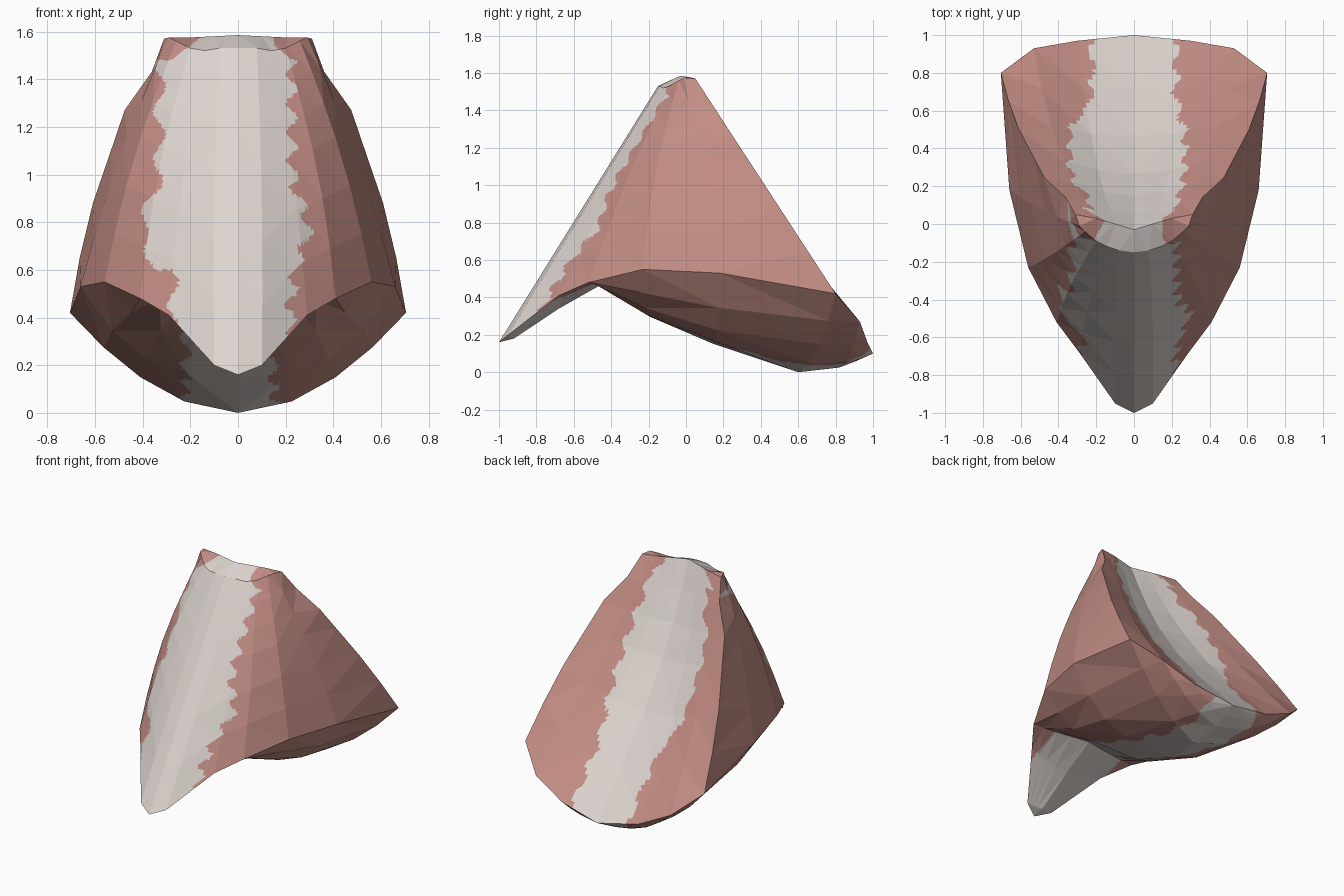
import bpy, bmesh, math
from mathutils import Vector as V

if "Cube" in bpy.data.objects:
    bpy.data.objects.remove(bpy.data.objects["Cube"])

# half outlines (x >= 0), running from front centre round the side to back centre
RIM = [(0, -1, .16), (.1, -.95, .2), (.29, -.68, .41), (.41, -.52, .48), (.56, -.23, .55),
       (.66, .18, .53), (.705, .8, .42), (.53, .93, .27), (.3, .97, .16), (0, 1, .1)]
CROWN = [(0, -.15, 1.53), (.08, -.14, 1.53), (.14, -.12, 1.52), (.2, -.09, 1.53), (.26, -.04, 1.56),
         (.29, -.01, 1.575), (.31, .05, 1.57), (.2, .03, 1.575), (.1, .0, 1.58), (0, -.03, 1.585)]
# keel line under the body, one point per rim point: (y, z)
KEEL = [(-1, .16), (-.92, .18), (-.68, .34), (-.45, .47), (-.2, .3), (.15, .15),
        (.6, 0), (.82, .025), (.91, .06), (1, .1)]
# roundness of the underside at each rim point
ROUND = [1, 1.2, 1.4, 2, 3.2, 3, 1.9, 2, 2, 1]
# outward bulge (x, y) of the wall at mid height
BULGE = [(0, 0), (.01, 0), (.02, -.01), (.03, -.02), (.03, -.03), (.03, 0), (.065, 0),
         (.04, -.06), (.01, -.11), (0, -.125)]
N = len(RIM)


def wall_ring(t):
    s = math.sin(math.pi * t)
    ring = [V(a).lerp(V(b), t) + V((d[0] * s, d[1] * s, 0))
            for a, b, d in zip(RIM, CROWN, BULGE)]
    # shoulder and neck on the back ridge below the crown
    ring[6].x += {.74: .015, .88: -.02}.get(t, 0)
    return ring


def under_ring(s):
    k = 1 - s
    return [V((a[0] * k, c[0] + (a[1] - c[0]) * k, c[1] + (a[2] - c[1]) * k ** p))
            for a, c, p in zip(RIM, KEEL, ROUND)]


def material(name, rgb):
    m = bpy.data.materials.new(name)
    m.diffuse_color = (*rgb, 1)
    m.use_nodes = True
    m.node_tree.nodes["Principled BSDF"].inputs["Base Color"].default_value = m.diffuse_color
    return m


bm = bmesh.new()


def strip(ring_a, ring_b, side):
    # faces between two half outlines
    a, b = ([bm.verts.new((p.x * side, p.y, p.z)) for p in r] for r in (ring_a, ring_b))
    for i in range(N - 1):
        bm.faces.new((a[i], a[i + 1], b[i + 1], b[i]))


for side in (1, -1):
    walls = [wall_ring(t) for t in (0, .2, .4, .6, .74, .88, 1)]
    unders = [under_ring(s) for s in (0, .2, .42, .68, 1)]
    for rings in (walls, unders):
        for a, b in zip(rings, rings[1:]):
            strip(a, b, side)
    # crown cap
    bm.faces.new([bm.verts.new((p[0] * side, p[1], p[2])) for p in CROWN])

bmesh.ops.remove_doubles(bm, verts=bm.verts, dist=.0005)
bmesh.ops.dissolve_degenerate(bm, edges=bm.edges, dist=.0005)
bmesh.ops.triangulate(bm, faces=bm.faces)
bmesh.ops.recalc_face_normals(bm, faces=bm.faces)
# fine cuts keep the facets flat but allow a ragged stripe edge
bmesh.ops.subdivide_edges(bm, edges=bm.edges, cuts=9, use_grid_fill=True)


def stripe_width(c, n):
    left = c.x < 0
    if c.z > 1.48:                                   # crown
        return max(.15, (.28 if left else .23) - (c.z - 1.48) * 1.3)
    if n.z < -.15:                                   # underside
        if c.y < -.45:
            return .31 if left else .25
        return (.22 if left else .15) + .025 * math.sin(c.y * 23)
    if n.y > .3:                                     # back
        mid = math.exp(-((c.y - .38) / .22) ** 4)
        return .22 + (.12 if left else .05) * mid + .02 * math.sin(c.z * 37 + c.x)
    mid = math.exp(-((c.z - .77) / .14) ** 2)        # front
    base = (.33 if left else .225) - (.06 if left and c.z < .6 else 0)
    return base + .07 * mid + .025 * math.sin(c.z * (31 if left else 52))


for f in bm.faces:
    c = f.calc_center_median()
    f.material_index = 1 if abs(c.x) < stripe_width(c, f.normal) else 0
    f.smooth = False

mesh = bpy.data.meshes.new("wedge_body")
bm.to_mesh(mesh)
bm.free()
mesh.materials.append(material("dusty_red", (.55, .27, .235)))
mesh.materials.append(material("pale_grey", (.72, .66, .625)))
body = bpy.data.objects.new("wedge_body", mesh)
bpy.context.collection.objects.link(body)
